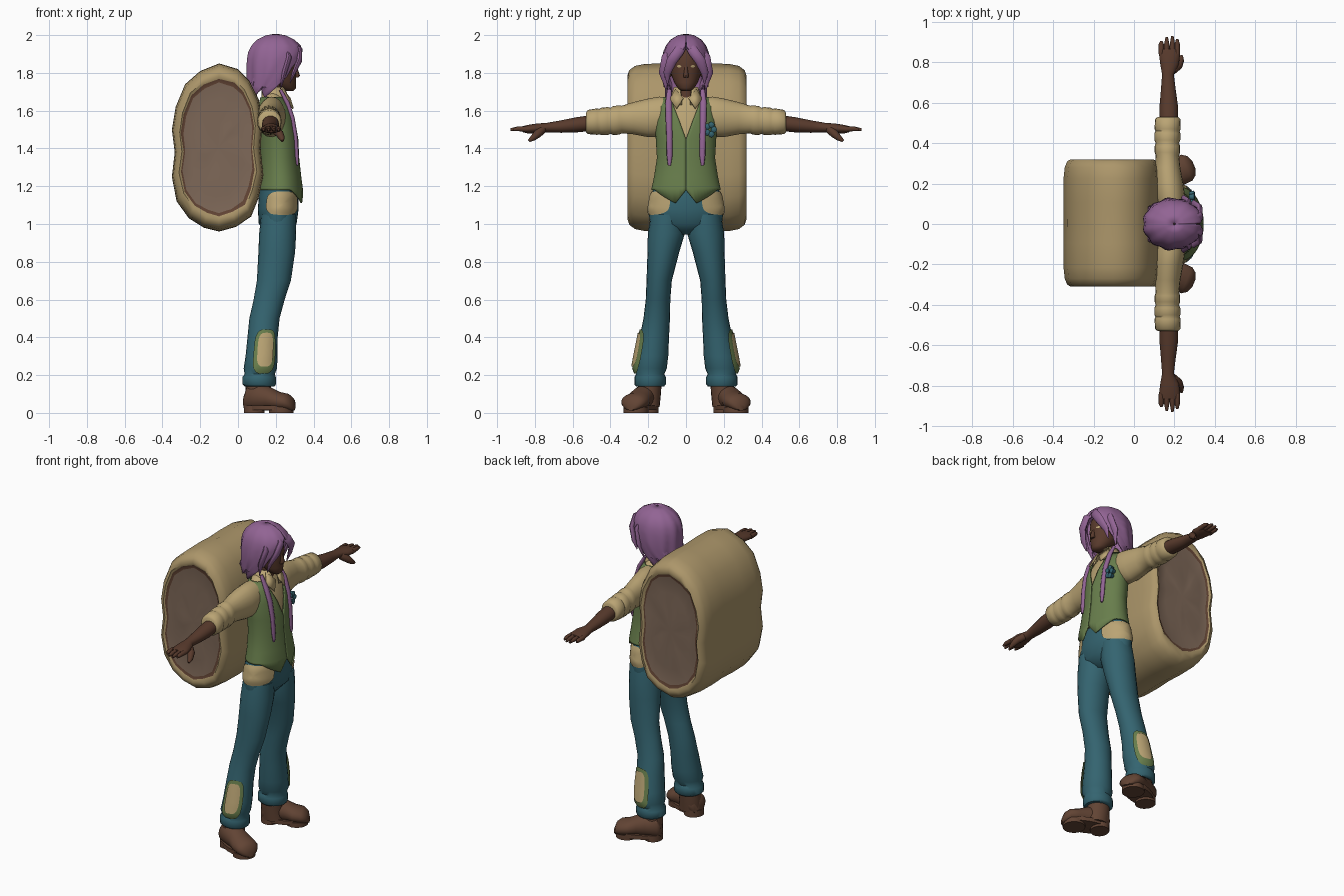
import bpy, bmesh, math, random
from mathutils import Vector as V

if "Cube" in bpy.data.objects:
    bpy.data.objects.remove(bpy.data.objects["Cube"])

random.seed(4)


def mat(name, r, g, b):
    lin = lambda c: ((c / 255 + 0.055) / 1.055) ** 2.4
    m = bpy.data.materials.new(name)
    m.diffuse_color = (lin(r), lin(g), lin(b), 1)
    m.use_nodes = True
    m.node_tree.nodes["Principled BSDF"].inputs["Base Color"].default_value = m.diffuse_color
    return m


HAIR = mat("mauve hair", 146, 100, 148)
SKIN = mat("dark brown skin", 88, 58, 44)
CLOTH = mat("cream cloth", 186, 164, 116)
VEST = mat("moss green", 104, 126, 76)
DENIM = mat("teal denim", 52, 100, 112)
BOOT = mat("boot brown", 98, 68, 52)
BALE = mat("straw tan", 172, 150, 106)
CORE = mat("core brown", 126, 104, 88)


def build(name, verts, faces, mats, mirror=False, solid=0, sub=0, face_mats=None):
    bm = bmesh.new()
    vs = [bm.verts.new(v) for v in verts]
    for i, f in enumerate(faces):
        face = bm.faces.new([vs[k] for k in f])
        face.material_index = face_mats[i] if face_mats else 0
    bmesh.ops.recalc_face_normals(bm, faces=bm.faces)
    me = bpy.data.meshes.new(name)
    bm.to_mesh(me)
    bm.free()
    ob = bpy.data.objects.new(name, me)
    bpy.context.collection.objects.link(ob)
    for m in mats:
        me.materials.append(m)
    bpy.context.view_layer.objects.active = ob
    ob.select_set(True)
    bpy.ops.object.shade_smooth_by_angle(angle=math.radians(50))
    ob.select_set(False)
    if mirror:
        md = ob.modifiers.new("mirror", 'MIRROR')
        md.use_axis = (False, True, False)
    if solid:
        md = ob.modifiers.new("thickness", 'SOLIDIFY')
        md.thickness, md.offset = solid, 0
    if sub:
        ob.modifiers.new("smooth", 'SUBSURF').levels = sub
        ob.modifiers["smooth"].render_levels = sub
    return ob


def loft(name, rings, m, n=20, **kw):
    """Closed skin over rings given as (centre, half axis, half axis)."""
    verts = [V(c) + V(u) * math.cos(2 * math.pi * k / n) + V(w) * math.sin(2 * math.pi * k / n)
             for c, u, w in rings for k in range(n)]
    faces = [(i * n + k, i * n + (k + 1) % n, (i + 1) * n + (k + 1) % n, (i + 1) * n + k)
             for i in range(len(rings) - 1) for k in range(n)]
    faces += [tuple(range(n)), tuple(range(len(verts) - n, len(verts)))]
    return build(name, verts, faces, [m], **kw)


def stack(name, rows, m, **kw):      # rows: z, cx, cy, rx, ry
    return loft(name, [((x, y, z), (rx, 0, 0), (0, ry, 0)) for z, x, y, rx, ry in rows], m, **kw)


def limb(name, rows, m, **kw):       # rows: y, cx, cz, rx, rz
    return loft(name, [((x, y, z), (rx, 0, 0), (0, 0, rz)) for y, x, z, rx, rz in rows], m, **kw)


def tube(name, pts, radii, m, flat=1.0, **kw):
    pts = [V(p) for p in pts]
    rings = []
    for i, p in enumerate(pts):
        d = (pts[min(i + 1, len(pts) - 1)] - pts[max(i - 1, 0)]).normalized()
        side = d.cross(V((1, 0, 0))).normalized()
        rings.append((p, side * radii[i], side.cross(d) * radii[i] * flat))
    return loft(name, rings, m, n=10, mirror=True, **kw)


def shell(name, rows, m, n=48, edge=None, ripple=0, **kw):
    """Garment open towards +x; rows: z, cx, rx, ry, half opening in degrees."""
    verts = []
    for i, (z, cx, rx, ry, o) in enumerate(rows):
        for k in range(n + 1):
            o2 = math.radians(max(o, 0.05))
            t = o2 + k / n * (2 * math.pi - 2 * o2)
            f = 1 + ripple * i / len(rows) * math.cos(11 * t)
            zz = edge(t) if edge and i == len(rows) - 1 else z
            verts.append((cx + rx * f * math.cos(t), ry * f * math.sin(t), zz))
    w = n + 1
    faces = [(i * w + k, i * w + k + 1, (i + 1) * w + k + 1, (i + 1) * w + k)
             for i in range(len(rows) - 1) for k in range(n)]
    return build(name, verts, faces, [m], **kw)


def patch(name, rows, m, z0, hz, a0, ha, lift, p=0.6):
    """Rounded patch lying on a stacked surface, mirrored to the other side."""
    def at(a, z):
        for r, s in zip(rows, rows[1:]):
            if r[0] <= z <= s[0]:
                f = (z - r[0]) / (s[0] - r[0])
                _, x, y, rx, ry = [q + (w - q) * f for q, w in zip(r, s)]
                return (x + (rx + lift) * math.cos(a), y + (ry + lift) * math.sin(a), z)
    n, verts, faces = 24, [at(math.radians(a0), z0)], []
    for j in range(1, 6):
        for k in range(n):
            c, s = math.cos(2 * math.pi * k / n), math.sin(2 * math.pi * k / n)
            sg = lambda v: math.copysign(abs(v) ** p, v)
            verts.append(at(math.radians(a0 + ha * sg(c) * j / 5), z0 + hz * sg(s) * j / 5))
    for k in range(n):
        k2 = (k + 1) % n
        faces.append((0, 1 + k, 1 + k2))
        faces += [(1 + j * n + k, 1 + j * n + n + k, 1 + j * n + n + k2, 1 + j * n + k2) for j in range(4)]
    return build(name, verts, faces, [m], mirror=True)


# Bale carried on the back: outline swept along y with inset end faces
outline = [(-.10, 1.85), (-.20, 1.81), (-.28, 1.74), (-.33, 1.62), (-.35, 1.50), (-.335, 1.38),
           (-.35, 1.25), (-.325, 1.12), (-.26, 1.03), (-.18, .98), (-.10, .96), (-.01, .985),
           (.07, 1.04), (.11, 1.14), (.135, 1.26), (.12, 1.40), (.13, 1.54), (.11, 1.66),
           (.06, 1.76), (0, 1.82)]
half = [(0, .99), (.1, 1.0), (.22, .995), (.275, .97), (.305, .92), (.315, .86), (.307, .82), (.303, .78)]
sections = [(-y, s) for y, s in half[:0:-1]] + half
n, verts, faces, fm = len(outline), [], [], []
for y, s in sections:
    for x, z in outline:
        r = s + (random.uniform(-.012, .012) if s < .9 else 0)
        sx = r if s > .9 else r - .02
        verts.append((-.105 + (x + .105) * sx, y + .005, 1.405 + (z - 1.405) * r))
for i in range(len(sections) - 1):
    for k in range(n):
        faces.append((i * n + k, i * n + (k + 1) % n, i * n + n + (k + 1) % n, i * n + n + k))
        fm.append(2 if i in (0, len(sections) - 2) else 0)
for base, y in ((0, -.298), (len(verts) - n, .308)):
    # rippled core face: two inner loops and a centre
    start = len(verts)
    for s in (.55, .28):
        for x, z in outline:
            verts.append((-.105 + (x + .105) * s, y + random.uniform(-.005, .005), 1.405 + (z - 1.405) * s))
    verts.append((-.105, y, 1.405))
    for k in range(n):
        k2 = (k + 1) % n
        faces += [(base + k, base + k2, start + k2, start + k),
                  (start + k, start + k2, start + n + k2, start + n + k),
                  (start + n + k, start + n + k2, start + 2 * n)]
        fm += [1, 1, 1]
build("bale", verts, faces, [BALE, CORE, BOOT], face_mats=fm)

# Trousers
LEG = [(.14, .115, .19, .078, .074), (.15, .112, .19, .088, .083), (.19, .112, .19, .088, .083),
       (.205, .115, .19, .08, .075), (.235, .118, .19, .088, .088), (.30, .125, .18, .085, .086),
       (.40, .13, .168, .08, .078), (.50, .14, .155, .08, .07), (.60, .165, .148, .082, .065),
       (.70, .19, .142, .09, .067), (.85, .205, .12, .097, .084), (.95, .21, .104, .098, .098),
       (1.05, .215, .1, .092, .085)]
HIP = [(.945, .21, 0, .05, .05), (1.0, .21, 0, .1, .19), (1.08, .213, 0, .108, .2),
       (1.15, .215, 0, .104, .187), (1.22, .215, 0, .09, .16)]
stack("trouser_leg", LEG, DENIM, mirror=True)
stack("trouser_hips", HIP, DENIM, n=32)
patch("hip_patch", HIP, CLOTH, 1.11, .062, 75, 50, .006)
patch("shin_patch_border", LEG, VEST, .325, .118, 78, 40, .008)
patch("shin_patch", LEG, CLOTH, .335, .09, 78, 26, .014)

# Boots, turned outwards
d, s = V((math.cos(.4), math.sin(.4), 0)), V((-math.sin(.4), math.cos(.4), 0))
heel = V((.04, .185, 0))
loft("boot_foot", [(heel + d * t + V((0, 0, h / 2 + .012)), s * w, V((0, 0, h / 2))) for t, w, h in
                   [(0, .035, .09), (.02, .058, .13), (.09, .064, .14), (.14, .062, .125), (.19, .072, .1),
                    (.24, .07, .09), (.265, .052, .07), (.278, .02, .035)]], BOOT, mirror=True)
loft("boot_sole", [(heel + d * .137 + V((0, 0, z)), d * .14, s * .07) for z in (.014, .04)], BOOT, mirror=True)
loft("boot_heel", [(heel + d * .05 + V((0, 0, z)), d * .055, s * .06) for z in (0, .04)], BOOT, mirror=True)
loft("boot_tread", [(heel + d * .205 + V((0, 0, z)), d * .065, s * .066) for z in (0, .03)], BOOT, mirror=True)
stack("boot_shaft", [(.03, .11, .2, .07, .06), (.1, .105, .195, .068, .062), (.17, .11, .19, .066, .062)],
      BOOT, mirror=True)

# Shirt, vest and collar
BODY = [(1.70, .188, .05, .07), (1.67, .187, .065, .115), (1.62, .195, .083, .152), (1.55, .205, .095, .162),
        (1.45, .215, .1, .156), (1.35, .22, .1, .15), (1.25, .225, .106, .165), (1.19, .226, .113, .178)]
stack("shirt_body", [(z, x, 0, a - .01, b - .01) for z, x, a, b in BODY], CLOTH, n=32)


def hem(t):
    a = math.degrees(min(t, 2 * math.pi - t))
    return 1.18 - .07 * max(0, 1 - abs(a - 18) / (18 if a < 18 else 45))


gap = [60, 42, 25, 13, 0, 0, 0, 0]
shell("vest", [(z, x, a, b, g) for (z, x, a, b), g in zip(BODY, gap)][1:] + [(1.15, .226, .115, .18, 0)],
      VEST, n=60, edge=hem, solid=.008)
shell("collar", [(1.63, .2, .078, .09, 14), (1.68, .197, .068, .075, 20), (1.725, .19, .06, .06, 32)],
      CLOTH, n=24, solid=.008)
build("collar_flap", [(.235, .055, 1.715), (.275, .014, 1.665), (.292, .05, 1.61), (.255, .085, 1.66)],
      [(0, 1, 2, 3)], [CLOTH], mirror=True, solid=.008)

# Sleeves with rolled cuffs
limb("sleeve", [(.08, .185, 1.58, .06, .085), (.14, .178, 1.567, .074, .107), (.20, .172, 1.562, .072, .102),
                (.28, .166, 1.56, .063, .085), (.34, .165, 1.553, .058, .073), (.355, .165, 1.55, .063, .077),
                (.385, .165, 1.548, .063, .077), (.40, .165, 1.546, .058, .069), (.415, .165, 1.545, .064, .074),
                (.45, .165, 1.543, .064, .072), (.46, .166, 1.542, .06, .067), (.47, .166, 1.542, .065, .07),
                (.52, .167, 1.54, .062, .064), (.53, .168, 1.538, .05, .05)], CLOTH, mirror=True)

# Forearms and hands
limb("forearm", [(.50, .172, 1.535, .044, .042), (.58, .172, 1.525, .046, .04), (.66, .17, 1.516, .037, .033),
                 (.74, .168, 1.51, .029, .025), (.79, .176, 1.506, .046, .026), (.84, .176, 1.502, .052, .022),
                 (.865, .175, 1.502, .046, .016)], SKIN, mirror=True)
for i, (x, tip) in enumerate([(.135, .905), (.162, .925), (.19, .93), (.214, .915)]):
    limb("finger_%d" % i, [(.84, x, 1.502, .014, .015), (.89, x, 1.504, .013, .013), (tip, x, 1.5, .006, .007)],
         SKIN, mirror=True, n=10)
tube("thumb", [(.19, .76, 1.5), (.22, .785, 1.478), (.232, .81, 1.455), (.236, .832, 1.44)],
     [.022, .022, .016, .007], SKIN)

# Neck, head, nose, eyes, ears
HEAD = [(1.705, .272, 0, .022, .025), (1.72, .262, 0, .045, .045), (1.75, .243, 0, .063, .063),
        (1.79, .225, 0, .083, .078), (1.84, .215, 0, .094, .086), (1.90, .205, 0, .1, .088),
        (1.95, .2, 0, .08, .07), (1.97, .2, 0, .04, .04)]
stack("neck", [(1.58, .205, 0, .062, .055), (1.66, .195, 0, .047, .046), (1.78, .205, 0, .046, .044)], SKIN)
stack("head", HEAD, SKIN, n=28)
stack("nose", [(1.775, .308, 0, .012, .014), (1.785, .312, 0, .016, .015), (1.82, .306, 0, .01, .009),
               (1.845, .3, 0, .006, .007)], SKIN, n=10)
patch("eye", HEAD, CLOTH, 1.835, .006, 25, 9, .002, p=1)
tube("ear", [(.2, .085, 1.78), (.195, .098, 1.81), (.19, .095, 1.84)], [.01, .018, .01], SKIN)

# Hair: open-faced shell with ragged edge, fringe locks and long braids
shell("hair", [(2.0, .2, .005, .005, 0), (1.992, .2, .05, .042, 0), (1.97, .2, .095, .078, 0),
               (1.94, .2, .125, .1, 2), (1.91, .198, .138, .112, 14), (1.87, .195, .142, .119, 33),
               (1.83, .19, .138, .121, 46), (1.78, .183, .13, .12, 56), (1.73, .17, .116, .11, 72),
               (1.69, .16, .108, .1, 95)], HAIR, n=66, ripple=.05, solid=.014,
      edge=lambda t: 1.70 - .03 * math.cos(11 * t))
tube("fringe_lock", [(.285, .01, 1.955), (.328, .035, 1.92), (.325, .075, 1.865), (.295, .1, 1.80),
                     (.275, .098, 1.745)], [.02, .028, .028, .02, .004], HAIR, flat=.5)
tube("side_lock", [(.25, .06, 1.94), (.27, .1, 1.88), (.245, .118, 1.80), (.225, .105, 1.715)],
     [.02, .03, .026, .004], HAIR, flat=.5)
tube("nape_lock", [(.1, .06, 1.8), (.078, .065, 1.74), (.1, .06, 1.67)], [.03, .026, .004], HAIR, flat=.5)
tube("braid", [(.225, .088, 1.71), (.262, .092, 1.64), (.288, .09, 1.56), (.305, .088, 1.46),
               (.312, .087, 1.36), (.315, .088, 1.31)], [.012, .018, .018, .016, .015, .008], HAIR, flat=.7)

# Flower pin on the vest
for k in range(5):
    a = k * 2 * math.pi / 5
    c = V((.292, .128 + .02 * math.cos(a), 1.50 + .026 * math.sin(a)))
    loft("pin_petal_%d" % k, [(c + V((q, 0, 0)), (0, w, 0), (0, 0, w)) for q, w in
                              ((-.02, .012), (.004, .017), (.01, .008))], DENIM, n=8)
